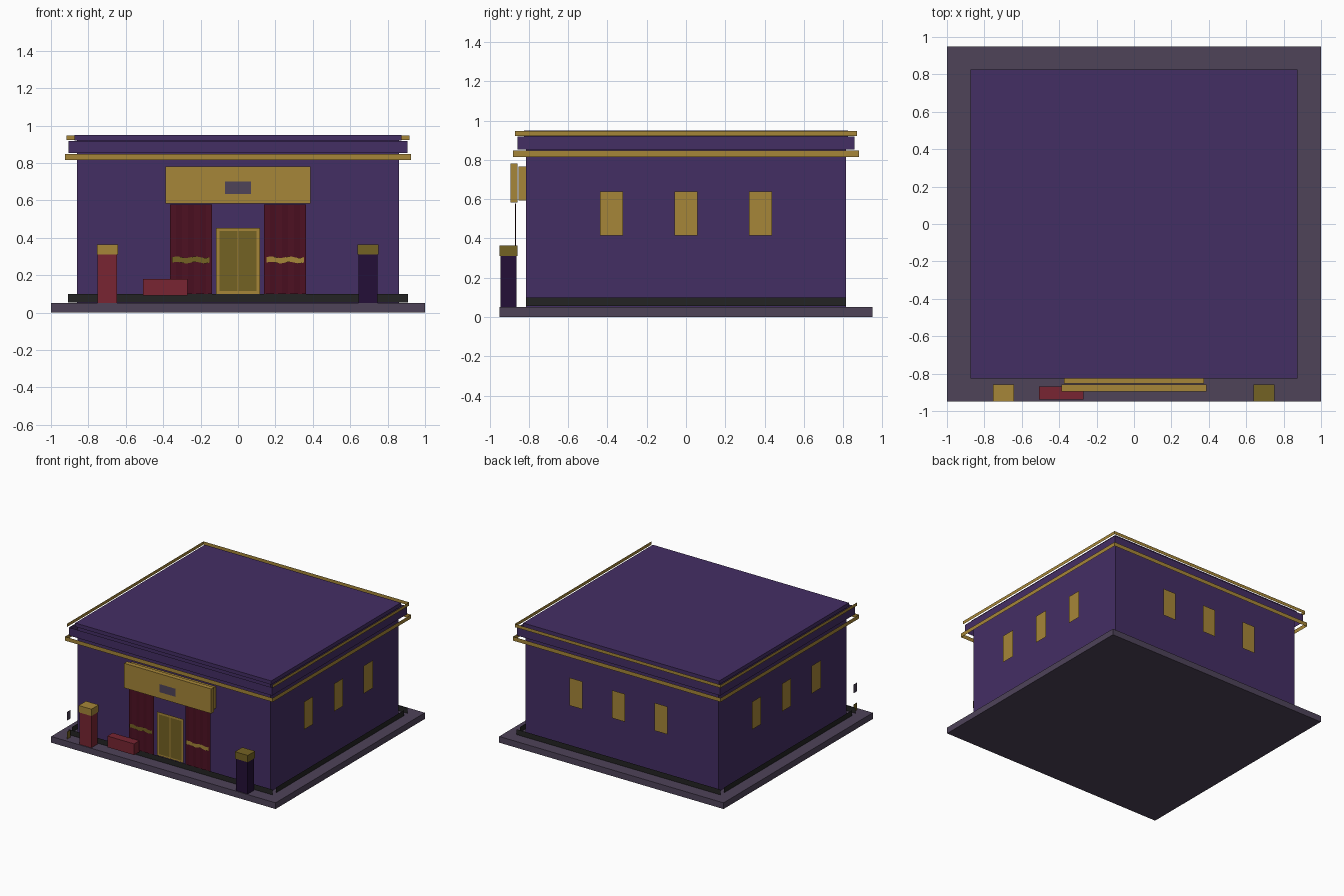
import bpy
import math
from mathutils import Vector

if "Cube" in bpy.data.objects:
    bpy.data.objects.remove(bpy.data.objects["Cube"], do_unlink=True)


def material(name, hex_code):
    """Flat material from an sRGB hex code, converted to linear."""
    srgb = [int(hex_code[i:i + 2], 16) / 255 for i in (0, 2, 4)]
    lin = [c / 12.92 if c < 0.04 else ((c + 0.055) / 1.055) ** 2.4 for c in srgb]
    mat = bpy.data.materials.new(name)
    mat.use_nodes = True
    mat.diffuse_color = (*lin, 1)
    bsdf = mat.node_tree.nodes["Principled BSDF"]
    bsdf.inputs["Base Color"].default_value = (*lin, 1)
    bsdf.inputs["Roughness"].default_value = 0.9
    return mat


PURPLE = material("wall purple", "442e64")
GOLD = material("gold", "a68638")
OLD_GOLD = material("dark gold", "746223")
GREY = material("stone grey", "4e4359")
BLACK = material("plinth black", "242424")
RED = material("red", "782532")
WINE = material("curtain wine", "4c1022")
VIOLET = material("dark violet", "240f37")


def mesh_object(name, verts, faces, mat):
    mesh = bpy.data.meshes.new(name)
    mesh.from_pydata(verts, [], faces)
    mesh.materials.append(mat)
    obj = bpy.data.objects.new(name, mesh)
    bpy.context.collection.objects.link(obj)
    return obj


def box(name, xs, ys, zs, mat):
    """Box between pairs of limits on each axis."""
    bpy.ops.mesh.primitive_cube_add(size=1)
    obj = bpy.context.object
    obj.name = name
    size = Vector([b - a for a, b in (xs, ys, zs)])
    mid = Vector([(a + b) / 2 for a, b in (xs, ys, zs)])
    for v in obj.data.vertices:
        v.co = mid + v.co * size
    obj.data.materials.append(mat)
    return obj


SIDES = {"front": (0, -1), "right": (1, 0), "back": (0, 1), "left": (-1, 0)}


def panel(name, side, offset, along, zs, mat):
    """Upright flat plate facing outward, at a distance from the centre."""
    n = Vector((*SIDES[side], 0))
    t = Vector((-n.y, n.x, 0))
    a, b = along
    verts = [n * offset + t * s + Vector((0, 0, z))
             for s, z in ((a, zs[0]), (b, zs[0]), (b, zs[1]), (a, zs[1]))]
    return mesh_object(name, verts, [(0, 1, 2, 3)], mat)


def ring(name, hx, hy, zs, mat, skip=(), side_half=None):
    """Open band of plates around the building."""
    for side, (nx, ny) in SIDES.items():
        if side in skip:
            continue
        offset, half = (hx, side_half or hy) if nx else (hy, hx)
        panel(f"{name}_{side}", side, offset, (-half, half), zs, mat)


def sheet(name, xs, zs, y, count, fold, wave, mat):
    """Hanging cloth with folds in depth and a wave in height."""
    verts, faces = [], []
    for i in range(count + 1):
        x = xs[0] + (xs[1] - xs[0]) * i / count
        dy = fold * (-1) ** i
        dz = wave * math.sin(i * math.pi / 3)
        verts += [(x, y + dy, zs[0] + dz), (x, y + dy, zs[1] + dz)]
        if i:
            k = 2 * i
            faces.append((k - 2, k, k + 1, k - 1))
    return mesh_object(name, verts, faces, mat)


# Ground slab, walls and roof
box("base_slab", (-1, 1), (-0.95, 0.95), (0, 0.05), GREY)
box("walls", (-0.86, 0.86), (-0.815, 0.815), (0.05, 0.92), PURPLE)
box("roof", (-0.873, 0.873), (-0.825, 0.825), (0.92, 0.95), PURPLE)

# Plinth, cornice and parapet bands
ring("plinth", 0.91, 0.86, (0.055, 0.098), BLACK, side_half=0.815)
ring("lower_trim", 0.925, 0.88, (0.815, 0.847), GOLD)
ring("parapet_band", 0.905, 0.858, (0.853, 0.918), PURPLE)
ring("upper_trim", 0.917, 0.87, (0.922, 0.948), GOLD, skip=("front",))

# Three windows on each plain wall
for side, offset in (("right", 0.895), ("left", 0.895), ("back", 0.86)):
    for i in (-1, 0, 1):
        c = 0.38 * i
        panel(f"window_{side}_{i + 2}", side, offset, (c - 0.058, c + 0.058),
              (0.416, 0.64), GOLD)

# Sign board over the entrance
box("sign_backing", (-0.374, 0.374), (-0.852, -0.815), (0.594, 0.767), GOLD)
box("sign_board", (-0.388, 0.388), (-0.895, -0.857), (0.584, 0.782), GOLD)
panel("sign_plaque", "front", 0.897, (-0.07, 0.07), (0.635, 0.7), GREY)

# Double door with gold frame
panel("door_frame", "front", 0.86, (-0.118, 0.118), (0.1, 0.452), GOLD)
for name, a, b in (("door_left", 0.004, 0.1), ("door_right", -0.1, -0.004)):
    panel(name, "front", 0.863, (a, b), (0.115, 0.435), OLD_GOLD)

# Curtains and their ties
for name, a, b, tie in (("right", -0.364, -0.14, OLD_GOLD), ("left", 0.14, 0.364, GOLD)):
    sheet(f"curtain_{name}", (a, b), (0.1, 0.578), -0.869, 7, 0.003, 0, WINE)
    sheet(f"curtain_tie_{name}", (a + 0.012, b - 0.012), (0.267, 0.296), -0.876,
          12, 0, 0.004, tie)

# Gate posts with caps
for name, x, body, cap in (("right", -0.698, RED, GOLD), ("left", 0.695, VIOLET, OLD_GOLD)):
    box(f"post_{name}", (x - 0.052, x + 0.052), (-0.944, -0.863), (0.05, 0.31), body)
    box(f"post_cap_{name}", (x - 0.057, x + 0.057), (-0.95, -0.857), (0.31, 0.365), cap)

# Bench block
box("bench", (-0.508, -0.27), (-0.937, -0.87), (0.09, 0.18), RED)

# Small side marker at the front corner
panel("marker_plate", "left", 0.877, (0.88, 0.925), (0.2, 0.27), GREY)
panel("marker_foot", "left", 0.877, (0.88, 0.925), (0.05, 0.11), OLD_GOLD)
